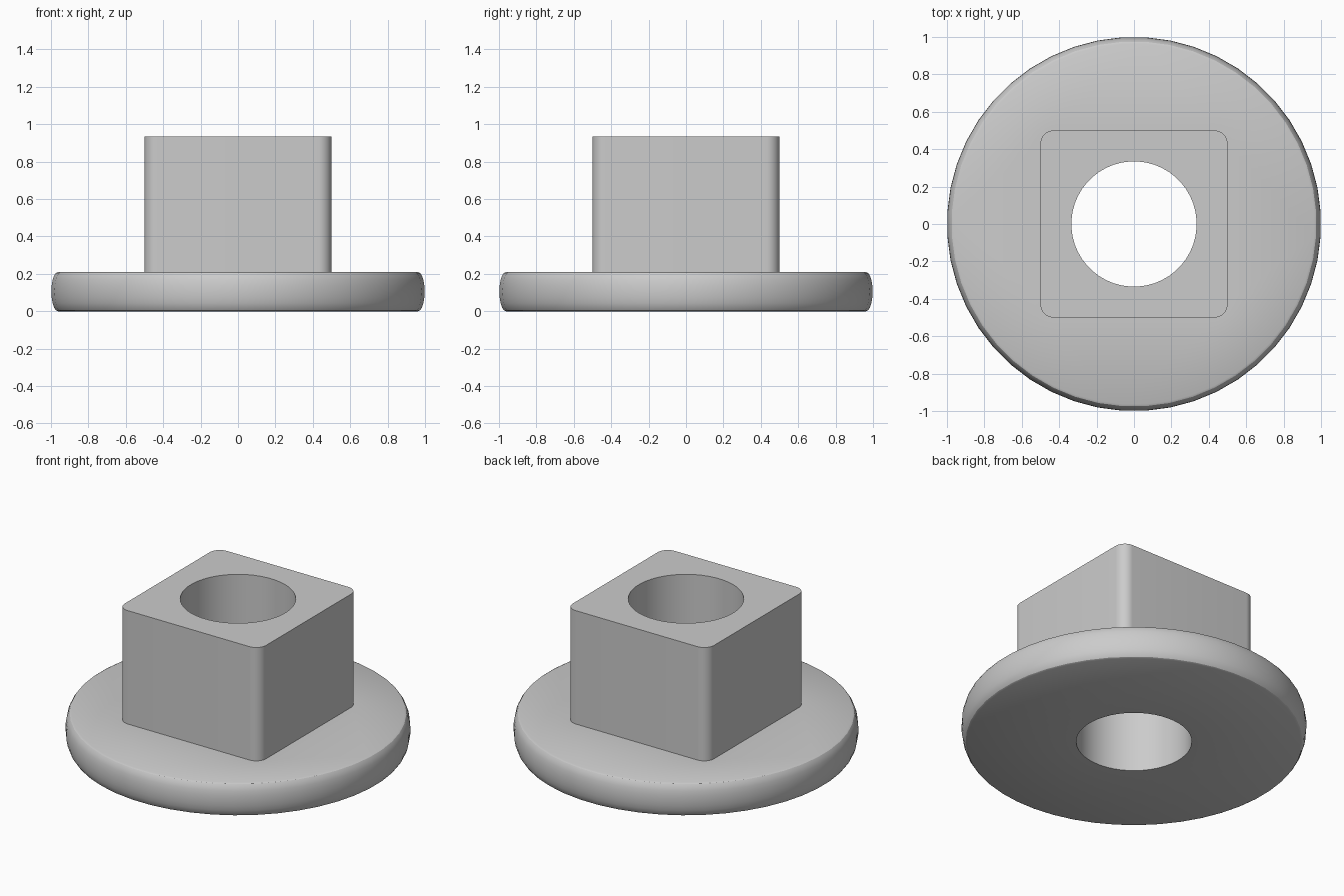
import bpy
import bmesh
from math import cos, sin, pi, radians

cube = bpy.data.objects.get("Cube")
if cube:
    bpy.data.objects.remove(cube, do_unlink=True)

SIDES = 48
PER_CORNER = SIDES // 4

grey = bpy.data.materials.new("light grey")
grey.use_nodes = True
colour = (0.6, 0.6, 0.6, 1)
grey.diffuse_color = colour
grey.node_tree.nodes["Principled BSDF"].inputs["Base Color"].default_value = colour


def circle(radius, z):
    return [(radius * cos(a), radius * sin(a), z)
            for a in ((i + 0.5) * 2 * pi / SIDES for i in range(SIDES))]


def rounded_square(half, corner, z):
    points = []
    for q in range(4):
        turn = q * pi / 2
        cx, cy = half - corner, half - corner
        for k in range(PER_CORNER):
            a = k / (PER_CORNER - 1) * pi / 2
            x, y = cx + corner * cos(a), cy + corner * sin(a)
            points.append((x * cos(turn) - y * sin(turn),
                           x * sin(turn) + y * cos(turn), z))
    return points


HOLE, FLANGE_TOP, TOP = 0.335, 0.21, 0.935
HALF, CORNER = 0.5, 0.07
RIM_IN, BULGE, STEPS = 0.965, 0.035, 10

# Cross-sections from the hole's lower lip, round the flange, up the block
loops = [circle(HOLE, 0)]
mid = FLANGE_TOP / 2
for i in range(STEPS + 1):
    a = -pi / 2 + pi * i / STEPS
    loops.append(circle(RIM_IN + BULGE * cos(a), mid + mid * sin(a)))
loops += [rounded_square(HALF, CORNER, FLANGE_TOP),
          rounded_square(HALF, CORNER, TOP),
          circle(HOLE, TOP)]

# Loft the sections into one closed body; the last joins the first as the bore
bm = bmesh.new()
rings = [[bm.verts.new(p) for p in loop] for loop in loops]
for lower, upper in zip(rings, rings[1:] + rings[:1]):
    for i in range(SIDES):
        j = (i + 1) % SIDES
        bm.faces.new((lower[i], lower[j], upper[j], upper[i]))
bmesh.ops.recalc_face_normals(bm, faces=bm.faces)
mesh = bpy.data.meshes.new("flanged_square_bushing")
bm.to_mesh(mesh)
bm.free()
mesh.materials.append(grey)

bushing = bpy.data.objects.new("flanged_square_bushing", mesh)
bpy.context.collection.objects.link(bushing)
bpy.ops.object.select_all(action="DESELECT")
bushing.select_set(True)
bpy.context.view_layer.objects.active = bushing
bpy.ops.object.shade_smooth_by_angle(angle=radians(30))
